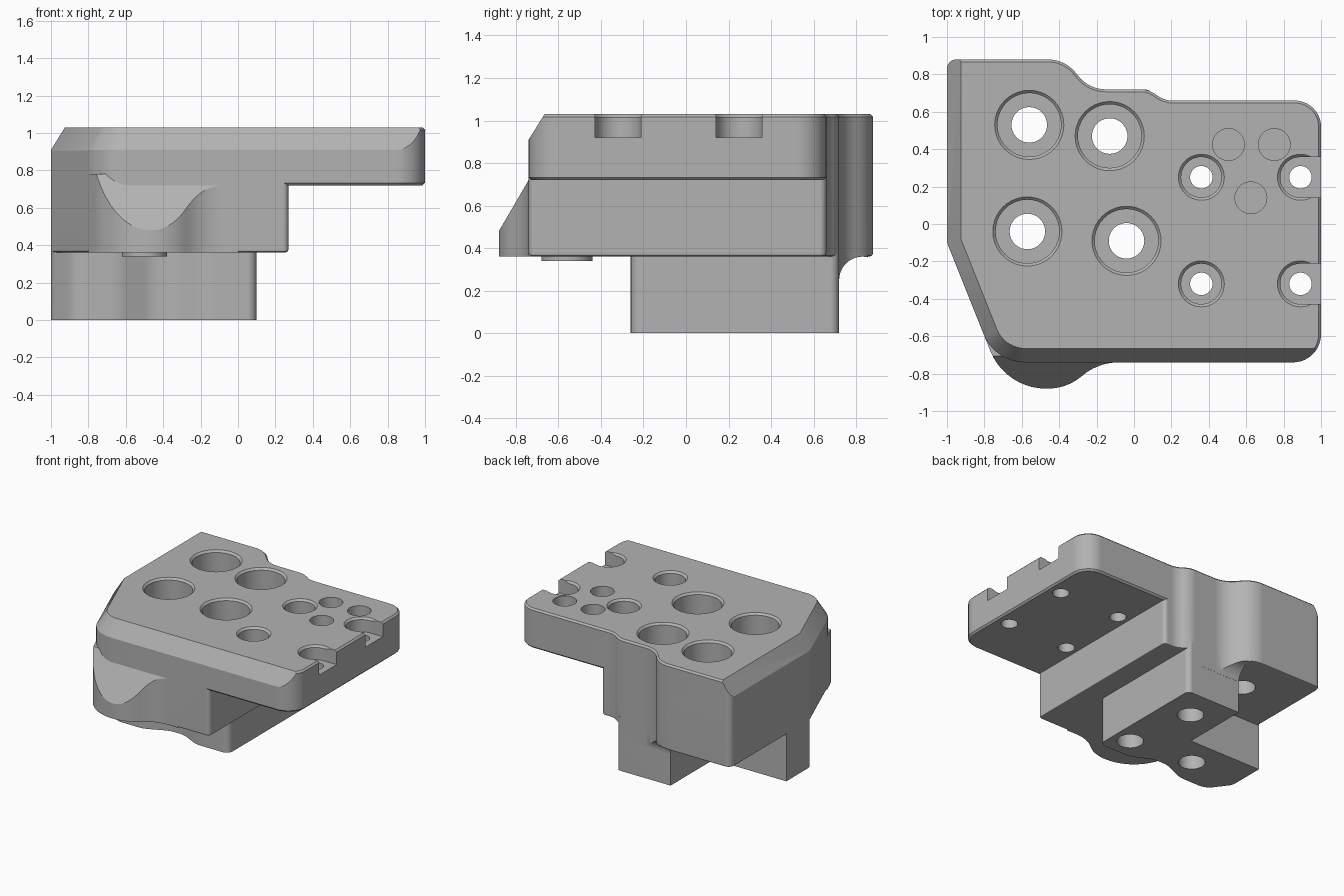
import bpy, bmesh, math
from mathutils import Vector

if "Cube" in bpy.data.objects:
    bpy.data.objects.remove(bpy.data.objects["Cube"])

grey = bpy.data.materials.new("machined_grey")
grey.use_nodes = True
COLOUR = (0.45, 0.45, 0.45, 1)
grey.diffuse_color = COLOUR
grey.node_tree.nodes["Principled BSDF"].inputs["Base Color"].default_value = COLOUR


def rounded(corners, steps=10):
    """Outline from (x, y, radius) corners, each replaced by an arc."""
    out = []
    for i, (x, y, r) in enumerate(corners):
        p = Vector((x, y))
        a = (Vector(corners[i - 1][:2]) - p).normalized()
        b = (Vector(corners[(i + 1) % len(corners)][:2]) - p).normalized()
        if not r:
            out.append(p)
            continue
        half = a.angle(b) / 2
        centre = p + (a + b).normalized() * r / math.sin(half)
        t = r / math.tan(half)
        start, end = p + a * t - centre, p + b * t - centre
        sweep = start.angle_signed(end)
        for k in range(steps + 1):
            ang = -sweep * k / steps
            c, s = math.cos(ang), math.sin(ang)
            out.append(centre + Vector((start.x * c - start.y * s, start.x * s + start.y * c)))
    return out


def prism(points, z0, z1):
    bm = bmesh.new()
    face = bm.faces.new([bm.verts.new((p[0], p[1], z0)) for p in points])
    top = bmesh.ops.extrude_face_region(bm, geom=[face])["geom"]
    bmesh.ops.translate(bm, vec=(0, 0, z1 - z0),
                        verts=[v for v in top if isinstance(v, bmesh.types.BMVert)])
    bmesh.ops.recalc_face_normals(bm, faces=bm.faces)
    return bm


def slice_off(bm, point, normal):
    """Remove what lies on the normal's side and close the cut."""
    res = bmesh.ops.bisect_plane(bm, geom=bm.verts[:] + bm.edges[:] + bm.faces[:], dist=1e-5,
                                 plane_co=point, plane_no=normal, clear_outer=True)
    edges = [e for e in bm.edges if e.is_boundary]
    if edges:
        bmesh.ops.holes_fill(bm, edges=edges, sides=0)
    bmesh.ops.recalc_face_normals(bm, faces=bm.faces)


def bevel(bm, width, test, segments=1):
    edges = [e for e in bm.edges if test(*[v.co for v in e.verts])]
    bmesh.ops.bevel(bm, geom=edges, offset=width, segments=segments, profile=0.5,
                    affect='EDGES', clamp_overlap=True)


def make(name, bm):
    mesh = bpy.data.meshes.new(name)
    bmesh.ops.recalc_face_normals(bm, faces=bm.faces)
    bm.to_mesh(mesh)
    bm.free()
    mesh.materials.append(grey)
    ob = bpy.data.objects.new(name, mesh)
    bpy.context.collection.objects.link(ob)
    return ob


def combine(target, other, operation):
    mod = target.modifiers.new(operation, 'BOOLEAN')
    mod.operation, mod.solver, mod.object = operation, 'EXACT', other
    bpy.context.view_layer.objects.active = target
    bpy.ops.object.modifier_apply(modifier=mod.name)
    bpy.data.objects.remove(other)


def lathe(x, y, profile, sides=40):
    """Closed turned solid from (radius, z) steps."""
    bm = bmesh.new()
    rings = []
    for r, z in profile:
        rings.append([bm.verts.new((x + r * math.cos(2 * math.pi * k / sides),
                                    y + r * math.sin(2 * math.pi * k / sides), z))
                      for k in range(sides)])
    for lo, hi in zip(rings, rings[1:]):
        for k in range(sides):
            j = (k + 1) % sides
            bm.faces.new((lo[k], lo[j], hi[j], hi[k]))
    bm.faces.new(rings[0])
    bm.faces.new(rings[-1])
    return bm


def box(x0, x1, y0, y1, z0, z1):
    return prism([(x0, y0), (x1, y0), (x1, y1), (x0, y1)], z0, z1)


TOP, PLATE, STEP = 1.03, 0.72, 0.36
outline = rounded([(-1, 0.88, 0.05), (-0.37, 0.88, 0.19), (-0.24, 0.72, 0.19), (0.08, 0.72, 0.14),
                   (0.16, 0.66, 0.14), (1, 0.66, 0.14), (1, -0.74, 0.15),
                   (-0.744, -0.74, 0.24), (-1, -0.1, 0.1)])


def level(z):
    return lambda a, b: abs(a.z - z) < 1e-4 and abs(b.z - z) < 1e-4


# top plate with fine edge bevels and a wide slope along the front and one side
plate = prism(outline, PLATE, TOP)
bevel(plate, 0.013, lambda a, b: level(TOP)(a, b) or level(PLATE)(a, b))
slant = math.atan2(-0.371, -0.928)
for k in range(9):
    ang = -math.pi / 2 + (slant + math.pi / 2) * k / 8
    o = Vector((math.cos(ang), math.sin(ang), 0))
    slice_off(plate, Vector((-0.58, -0.5, 0.91)) + o * 0.24, o * 0.85 + Vector((0, 0, 0.53)))
slice_off(plate, (-1, 0, 0.91), (-0.85, 0, 0.53))
body = make("fixture_block", plate)

# thick half under the plate
block = prism(outline, STEP, 0.9)
slice_off(block, (0.27, 0, 0), (1, 0, 0))
bevel(block, 0.03, lambda a, b: a.x > 0.269 and b.x > 0.269 and abs(a.z - b.z) > 0.1, 4)
bevel(block, 0.018, level(STEP), 2)
combine(body, make("thick_half", block), 'UNION')

# sloped bulge at the front
bulge = prism(rounded([(-0.8, -0.6, 0), (-0.688, -0.88, 0.32), (-0.36, -0.88, 0.28),
                       (-0.19, -0.74, 0.3), (0, -0.74, 0), (0, -0.6, 0)]), STEP, 0.78)
bevel(bulge, 0.018, lambda a, b: level(STEP)(a, b) and min(a.y, b.y) < -0.601 and max(a.x, b.x) < -0.05, 2)
slice_off(bulge, (0, -0.88, 0.48), (0, -0.24, 0.14))
combine(body, make("front_bulge", bulge), 'UNION')

# foot with a wavy front and an open rear corner
foot = rounded([(-1, 0.19, 0), (-0.37, 0.19, 0), (-0.37, 0.719, 0), (0.1, 0.719, 0.04),
                (0.1, -0.26, 0.05), (-0.18, -0.26, 0.2), (-0.34, -0.18, 0.2), (-0.46, -0.18, 0.2),
                (-0.64, -0.26, 0.2), (-0.88, -0.26, 0.12), (-1, -0.1, 0.1)])
combine(body, make("foot", prism(foot, 0, 0.42)), 'UNION')

# hollow fillet behind the foot
fillet = prism(outline, 0.25, 0.4)
for point, normal in (((-0.37, 0, 0), (-1, 0, 0)), ((0, 0, 0), (1, 0, 0)), ((0, 0.68, 0), (0, -1, 0))):
    slice_off(fillet, point, normal)
fillet = make("rear_fillet", fillet)
scoop = lathe(0, 0, [(0.11, -2), (0.11, 2)])
for v in scoop.verts:
    v.co = Vector((v.co.z, v.co.x + 0.83, v.co.y + 0.25))
combine(fillet, make("scoop", scoop), 'DIFFERENCE')
combine(body, fillet, 'UNION')

# round pad under the bulge
combine(body, make("round_pad", lathe(-0.5, -0.56, [(0.12, 0.34), (0.12, 0.4)])), 'UNION')

# large and small counterbored holes
for r, bore, floor, places in (
        (0.17, 0.095, 0.55, ((-0.56, 0.53), (-0.13, 0.47), (-0.57, -0.04), (-0.04, -0.09))),
        (0.108, 0.06, 0.92, ((0.36, 0.25), (0.36, -0.32), (0.89, 0.25), (0.89, -0.32)))):
    for x, y in places:
        hole = lathe(x, y, [(bore, -0.1), (bore, floor), (r, floor), (r, 1.015), (r + 0.025, 1.04), (r + 0.025, 1.1)])
        combine(body, make("hole", hole), 'DIFFERENCE')
        if x > 0.8:
            combine(body, make("slot", box(x, 1.1, y - r, y + r, floor, 1.1)), 'DIFFERENCE')

# three blind pockets
for x, y in ((0.505, 0.425), (0.75, 0.425), (0.625, 0.14)):
    combine(body, make("pocket", lathe(x, y, [(0.085, 0.88), (0.085, 1.1)])), 'DIFFERENCE')

# smooth curves, crisp edges
bpy.ops.object.select_all(action='DESELECT')
body.select_set(True)
bpy.context.view_layer.objects.active = body
bpy.ops.object.shade_smooth_by_angle(angle=math.radians(25))
weighted = body.modifiers.new("even_shading", 'WEIGHTED_NORMAL')
weighted.keep_sharp = True
